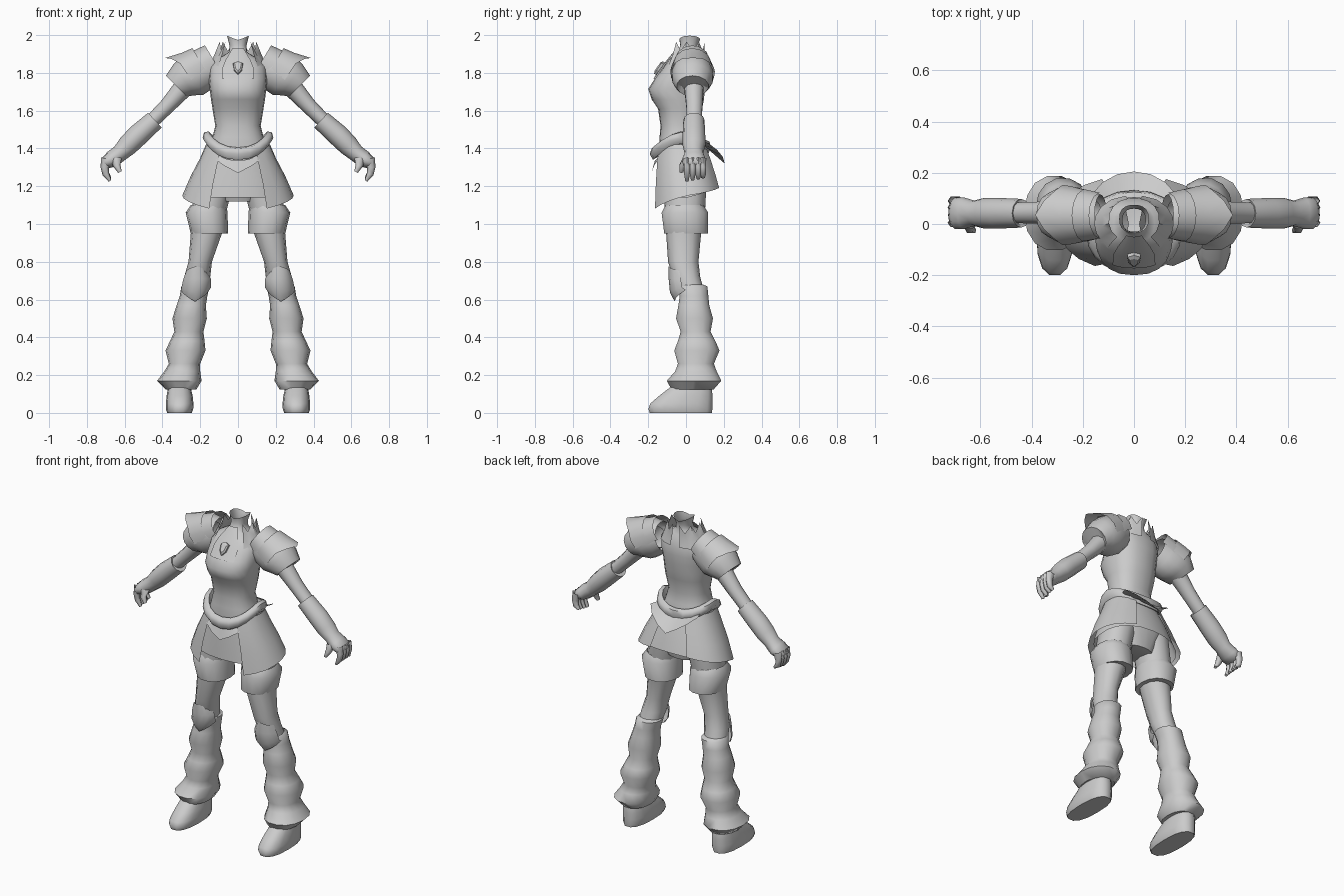
import bpy, math
from mathutils import Vector

grey = bpy.data.materials.new("light grey")
grey.diffuse_color = (0.6, 0.6, 0.6, 1)


def spow(v, e):
    return math.copysign(abs(v) ** e, v)


def make(name, rows, closed, caps, mirror, angle):
    """Skin a list of point rows into a smooth-shaded object."""
    n = len(rows[0])
    verts = [p for r in rows for p in r]
    faces = []
    for i in range(len(rows) - 1):
        for j in range(n if closed else n - 1):
            k = (j + 1) % n
            faces.append((i * n + j, (i + 1) * n + j, (i + 1) * n + k, i * n + k))
    if caps[0]:
        faces.append(tuple(range(n)))
    if caps[1]:
        faces.append(tuple(reversed(range((len(rows) - 1) * n, len(rows) * n))))
    me = bpy.data.meshes.new(name)
    me.from_pydata(verts, [], faces)
    me.materials.append(grey)
    ob = bpy.data.objects.new(name, me)
    bpy.context.collection.objects.link(ob)
    bpy.ops.object.select_all(action='DESELECT')
    ob.select_set(True)
    bpy.context.view_layer.objects.active = ob
    bpy.ops.object.shade_smooth_by_angle(angle=math.radians(angle))
    if mirror:
        m = ob.modifiers.new("mirror", 'MIRROR')
        m.use_mirror_merge = False
    return ob


def angles(arc, n):
    if arc is None:
        return [360 * j / n for j in range(n)]
    return [arc[0] + (arc[1] - arc[0]) * j / n for j in range(n + 1)]


def shell(name, rows, n=16, arc=None, p=2.2, drop=None, caps=(0, 0), mirror=False, angle=50):
    """Stacked level rings (z, x0, x1, y_front, y_back), or part of them."""
    out = []
    for i, (z, x0, x1, yf, yb) in enumerate(rows):
        t = i / (len(rows) - 1)
        ring = []
        for a in angles(arc, n):
            c, s = math.cos(math.radians(a)), math.sin(math.radians(a))
            ring.append(((x0 + x1) / 2 + (x1 - x0) / 2 * spow(c, 2 / p),
                         (yf + yb) / 2 + (yb - yf) / 2 * spow(s, 2 / p),
                         z + (drop(a, t) if drop else 0)))
        out.append(ring)
    return make(name, out, arc is None, caps, mirror, angle)


def sym(rows):
    return [(z, -w, w, f, b) for z, w, f, b in rows]


def limb(name, pts, n=10, arc=None, push=None, caps=(0, 0), angle=50):
    """Tube along points (x, z, y, radius_in_plane, radius_y), on both sides."""
    out = []
    for i, (x, z, y, ru, rv) in enumerate(pts):
        a, b = pts[max(i - 1, 0)], pts[min(i + 1, len(pts) - 1)]
        t = Vector((b[0] - a[0], 0, b[1] - a[1])).normalized()
        u, v = Vector((-t.z, 0, t.x)), Vector((0, 1, 0))
        ring = []
        for d in angles(arc, n):
            r = math.radians(d)
            q = Vector((x, y, z)) + u * ru * math.cos(r) + v * rv * math.sin(r)
            if push and i == len(pts) - 1:
                q += t * push(d) + u * push(d) * 0.4
            ring.append(tuple(q))
        out.append(ring)
    return make(name, out, arc is None, caps, True, angle)


# Torso, open at the neck
shell("torso", sym([
    (1.975, .058, -.035, .075), (1.945, .045, -.03, .06), (1.91, .048, -.045, .065),
    (1.89, .08, -.07, .075), (1.87, .12, -.09, .085), (1.83, .15, -.12, .10),
    (1.77, .155, -.165, .105), (1.715, .15, -.2, .1), (1.66, .143, -.182, .095),
    (1.61, .135, -.148, .085), (1.52, .12, -.135, .065), (1.46, .135, -.14, .075),
    (1.38, .16, -.145, .095), (1.25, .19, -.13, .12), (1.12, .1, -.08, .09)]),
    n=20, p=2.4, caps=(0, 1), angle=60,
    drop=lambda a, t: .022 * abs(math.cos(math.radians(a))) if t == 0 else 0)

# Raised breast panel below the throat
shell("chest_panel", sym([(1.93, .055, -.05, .08), (1.87, .122, -.1, .09),
                          (1.83, .152, -.13, .1), (1.77, .157, -.173, .1)]),
      n=8, arc=(-118, -62), p=2.4)

# Standing collar flaps with peaks
shell("collar_flap", sym([(1.93, .098, -.07, .1), (1.88, .125, -.09, .1), (1.83, .156, -.12, .112)]),
      n=6, arc=(-50, 80), p=2.2, mirror=True,
      drop=lambda a, t: .035 * (1 - t) * (1 if round(a + 50) % 43 < 5 else -.4))

# Chest gem: bevelled kite lying on the sloped breast
kite = [(-.026, .022), (0, .032), (.026, .022), (.02, -.012), (0, -.034), (-.02, -.012)]


def gem_ring(scale, lift):
    return [(x * scale, -.137 - lift + .7 * h * scale, 1.825 + h * scale + lift * .6)
            for x, h in reversed(kite)]


make("chest_gem", [gem_ring(.65, .014), gem_ring(1, .008), gem_ring(1, -.012)], True, (1, 0), False, 25)

# Rolled belt, high at the hips and low in front and behind
def sag(a, t=0):
    s = math.sin(math.radians(a))
    return -.085 * max(0, -s) ** 1.5 - .05 * max(0, s) ** 1.5


shell("belt", sym([(1.49, .155, -.155, .1), (1.485, .18, -.182, .125), (1.455, .187, -.192, .132),
                   (1.425, .165, -.175, .12), (1.44, .14, -.15, .09), (1.49, .155, -.155, .1)]),
      n=20, drop=sag, angle=65)

# Pointed plates below the belt, front and back
shell("belt_point_front", sym([(1.42, .155, -.165, .12), (1.37, .17, -.182, .12)]),
      n=6, arc=(-150, -30),
      drop=lambda a, t: (1 - t) * sag(a) - t * .1 * (1 - abs(a + 90) / 60))
shell("belt_point_back", sym([(1.45, .16, -.15, .115), (1.43, .19, -.15, .205)]),
      n=6, arc=(30, 150), p=2,
      drop=lambda a, t: (1 - t) * sag(a) - t * .11 * (1 - abs(a - 90) / 60))

# Skirt and overlapping side panels
shell("skirt", sym([(1.4, .165, -.145, .1), (1.28, .215, -.155, .14), (1.14, .265, -.162, .175)]),
      n=20, drop=lambda a, t: .05 * t * max(0, math.sin(math.radians(a))))
shell("skirt_side_panel", sym([(1.42, .17, -.152, .11), (1.35, .2, -.167, .135),
                               (1.25, .252, -.177, .165), (1.15, .295, -.183, .187)]),
      n=8, arc=(-62, 68), p=2.3, mirror=True,
      drop=lambda a, t: t ** 2 * a * (.0011 if a < 0 else .0006))

# Legs with thigh bands
shell("leg", [(1.24, .02, .22, -.11, .11), (1.05, .065, .25, -.115, .1), (.95, .085, .25, -.105, .08),
              (.8, .138, .262, -.095, .066), (.72, .147, .285, -.07, .075), (.63, .165, .295, -.03, .1)],
      n=12, mirror=True)
shell("thigh_band", [(1.1, .062, .25, -.11, .095), (1.06, .055, .277, -.132, .12),
                     (.95, .053, .25, -.118, .12), (.955, .085, .245, -.1, .08)],
      n=14, mirror=True)

# Baggy boot shafts with folds
shell("boot_shaft", [
    (.68, .165, .285, -.04, .09), (.67, .15, .3, -.045, .115), (.62, .162, .308, -.035, .12),
    (.57, .17, .325, -.042, .125), (.5, .165, .347, -.055, .145), (.43, .183, .337, -.03, .132),
    (.38, .177, .36, -.045, .158), (.33, .172, .384, -.065, .18), (.26, .2, .366, -.045, .15),
    (.22, .2, .39, -.06, .165), (.17, .193, .428, -.105, .19), (.125, .22, .385, -.08, .15),
    (.13, .25, .365, -.04, .12)], n=14, mirror=True, angle=60)

# Knee plates
shell("knee_plate", [(.765, .165, .275, -.093, .07), (.71, .14, .292, -.092, .09),
                     (.65, .14, .302, -.085, .1), (.62, .15, .305, -.06, .11)],
      n=6, arc=(-165, -15), mirror=True,
      drop=lambda a, t: -.05 * (t - .4) * (1 - 2 * abs(a + 90) / 75) * (1 if t > .4 else .6))

# Shoes
shell("shoe", [(.16, .255, .365, -.05, .13), (.125, .248, .372, -.1, .14), (.09, .24, .378, -.145, .143),
               (.05, .236, .382, -.192, .143), (.02, .237, .382, -.203, .143), (0, .245, .375, -.195, .14)],
      n=14, p=2.5, caps=(0, 1), mirror=True)

# Arms
limb("upper_arm", [(.17, 1.82, .035, .07, .07), (.3, 1.71, .042, .052, .052),
                   (.37, 1.63, .044, .042, .045), (.46, 1.54, .044, .038, .042)])
limb("puff_sleeve", [(.13, 1.83, .03, .085, .085), (.18, 1.815, .032, .11, .1),
                     (.235, 1.79, .034, .118, .112), (.285, 1.765, .035, .1, .108),
                     (.327, 1.73, .035, .078, .085), (.31, 1.74, .035, .055, .06)], n=14)

# Layered shoulder plates, each rising to a point
for i, (x, z, r) in enumerate([(.16, 1.85, .095), (.22, 1.825, .108)]):
    limb(f"shoulder_plate_{i + 1}", [(x - .03, z + .02, .033, r * .93, r * .95), (x + .02, z - .01, .034, r, r * 1.06),
                                     (x + .05, z - .03, .035, r * 1.06, r * 1.1)],
         n=8, arc=(-110, 110), push=lambda d, i=i: (.03 + .02 * i) * max(0, 1 - abs(d) / 55))

# Gauntlets and curled hands
limb("gauntlet", [(.455, 1.54, .042, .038, .04), (.44, 1.55, .042, .053, .056), (.53, 1.47, .042, .058, .06),
                  (.585, 1.415, .042, .055, .06), (.625, 1.375, .042, .045, .05),
                  (.665, 1.345, .042, .045, .062), (.7, 1.325, .042, .034, .062), (.718, 1.315, .042, .015, .04)],
     n=12, caps=(0, 1), angle=60)
for i, y in enumerate((.005, .035, .065, .09)):
    limb(f"finger_{i + 1}", [(.695, 1.345, y, .03, .02), (.706, 1.3, y, .022, .019),
                             (.7, 1.265, y, .018, .017), (.678, 1.228 + .006 * i, y, .008, .01)],
         n=6, caps=(0, 1), angle=70)
limb("thumb", [(.645, 1.35, .005, .03, .025), (.642, 1.31, -.018, .02, .02), (.625, 1.275, -.025, .01, .012)],
     n=6, caps=(0, 1), angle=70)
